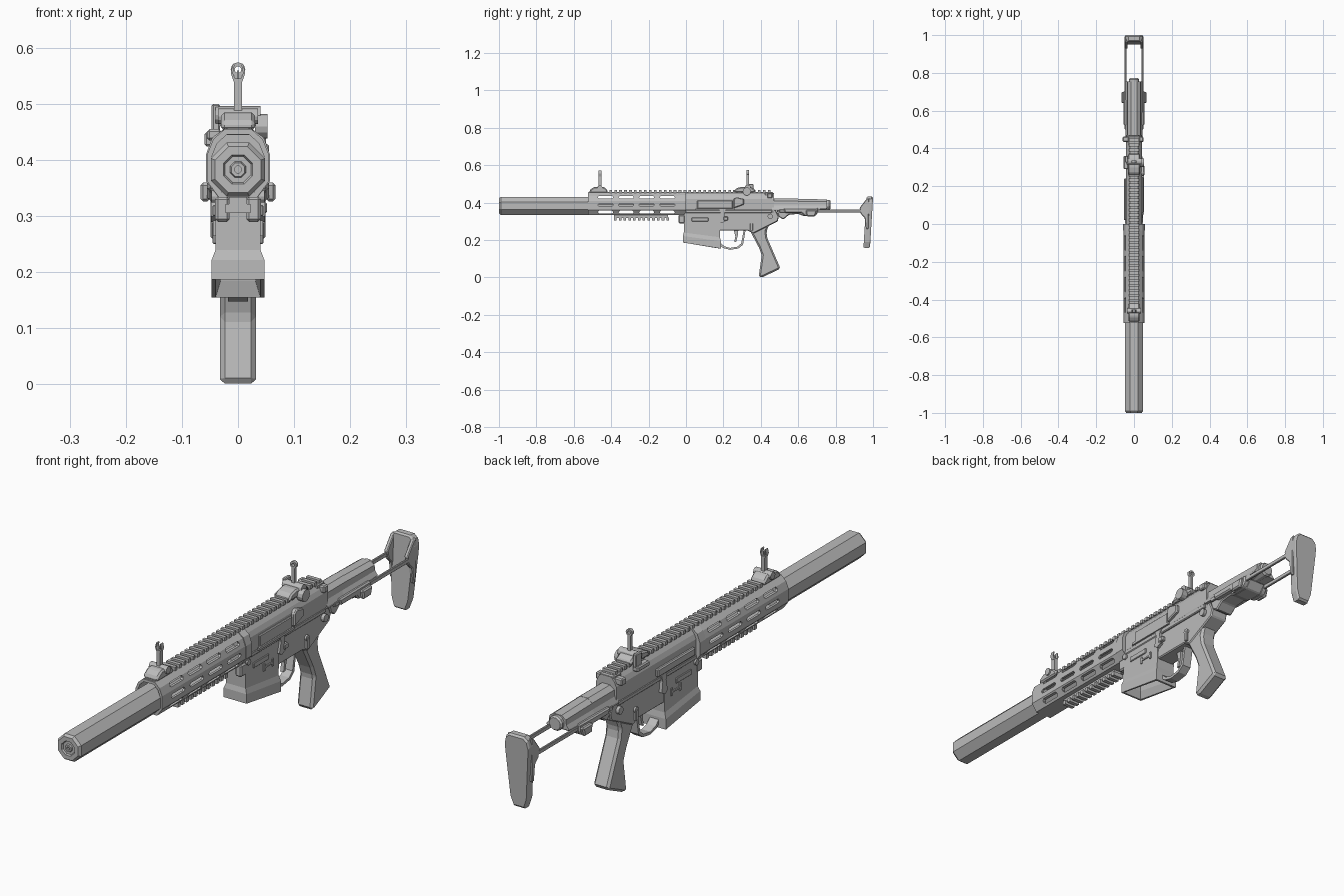
import bpy, bmesh, math
from mathutils import Vector

metal = bpy.data.materials.new("grey metal")
metal.diffuse_color = (0.5, 0.5, 0.5, 1)


def finish(name, bm, chamfer=0):
    bmesh.ops.recalc_face_normals(bm, faces=bm.faces)
    if chamfer:
        sharp = [e for e in bm.edges if len(e.link_faces) == 2 and e.calc_face_angle() > 0.5]
        bmesh.ops.bevel(bm, geom=sharp, offset=chamfer, segments=1, affect='EDGES', clamp_overlap=True)
    me = bpy.data.meshes.new(name)
    bm.to_mesh(me)
    bm.free()
    me.materials.append(metal)
    ob = bpy.data.objects.new(name, me)
    bpy.context.collection.objects.link(ob)
    return ob


def loft(name, rings, chamfer=0, caps=True, closed=False):
    """Skin a list of rings that have equal point counts."""
    bm = bmesh.new()
    vs = [[bm.verts.new(p) for p in r] for r in rings]
    n = len(vs[0])
    pairs = list(zip(vs, vs[1:])) + ([(vs[-1], vs[0])] if closed else [])
    for a, b in pairs:
        for i in range(n):
            j = (i + 1) % n
            bm.faces.new((a[i], a[j], b[j], b[i]))
    if caps and not closed:
        bm.faces.new(vs[0])
        bm.faces.new(vs[-1])
    return finish(name, bm, chamfer)


def side(name, pts, x0, x1, chamfer=0):
    """Outline in (y, z) extruded across x."""
    return loft(name, [[(x, y, z) for y, z in pts] for x in (x0, x1)], chamfer)


def front(name, pts, y0, y1, chamfer=0):
    """Outline in (x, z) extruded along y."""
    return loft(name, [[(x, y, z) for x, z in pts] for y in (y0, y1)], chamfer)


def box(name, x0, x1, y0, y1, z0, z1, chamfer=0):
    return side(name, [(y0, z0), (y1, z0), (y1, z1), (y0, z1)], x0, x1, chamfer)


def sym(half):
    return half + [(-x, z) for x, z in reversed(half)]


def turned(name, prof, z, n=8, x=0):
    """Lathe around a y axis: prof is (radius, y)."""
    ang = [math.tau * (i + 0.5) / n for i in range(n)]
    return loft(name, [[(x + r / math.cos(math.pi / n) * math.cos(a), y,
                         z + r / math.cos(math.pi / n) * math.sin(a)) for a in ang] for r, y in prof])


def knob(name, x0, x1, y, z, r, n=12):
    """Short cylinder along x."""
    return side(name, [(y + r * math.cos(math.tau * i / n), z + r * math.sin(math.tau * i / n))
                       for i in range(n)], x0, x1)


def boxes(name, items):
    """Many boxes (x0, x1, y0, y1, z0, z1) in one object."""
    bm = bmesh.new()
    for x0, x1, y0, y1, z0, z1 in items:
        c = Vector(((x0 + x1) / 2, (y0 + y1) / 2, (z0 + z1) / 2))
        for v in bmesh.ops.create_cube(bm, size=1)['verts']:
            v.co = Vector((v.co.x * (x1 - x0), v.co.y * (y1 - y0), v.co.z * (z1 - z0))) + c
    return finish(name, bm)


# Eight sided muzzle tube and inner barrel
turned("muzzle_tube", [(.006, -.96), (.006, -1), (.012, -1), (.014, -.994), (.023, -.994), (.026, -1),
                       (.041, -1), (.048, -.99), (.048, -.5)], .383)
turned("barrel", [(.02, -.52), (.02, .02)], .383)

# Hollow handguard with rows of slots cut through it
outer = sym([(.024, .455), (.044, .437), (.055, .41), (.055, .362), (.034, .333)])
inner = [(x * .84, .393 + (z - .393) * .84) for x, z in outer]
ring = lambda pts, y: [(x, y, z) for x, z in pts]
guard = loft("handguard", [ring(outer, -.525), ring(outer, -.02), ring(inner, -.02), ring(inner, -.525)],
             closed=True)
slots = bmesh.new()
for z in (.429, .388, .349):
    for y in (-.43, -.32, -.21, -.10):
        a, h, c = .04, .008, .006
        pts = [(-a, -h + c), (-a + c, -h), (a - c, -h), (a, -h + c),
               (a, h - c), (a - c, h), (-a + c, h), (-a, h - c)]
        ra = [slots.verts.new((-.1, y + p, z + q)) for p, q in pts]
        rb = [slots.verts.new((.1, y + p, z + q)) for p, q in pts]
        slots.faces.new(ra)
        slots.faces.new(rb)
        for i in range(8):
            slots.faces.new((ra[i], ra[(i + 1) % 8], rb[(i + 1) % 8], rb[i]))
cutter = finish("slot_cutter", slots)
cutter.hide_render = True
cutter.hide_viewport = True
cut = guard.modifiers.new("slots", 'BOOLEAN')
cut.object = cutter
cut.operation = 'DIFFERENCE'
cut.solver = 'EXACT'

# Top and bottom accessory rails
boxes("top_rail", [(-.02, .02, -.52, .46, .445, .457)] +
      [(-.027, .027, -.41 + i * .0265, -.396 + i * .0265, .453, .467) for i in range(33)])
boxes("bottom_rail", [(-.016, .016, -.385, -.095, .318, .338)] +
      [(-.022, .022, -.385 + i * .0255, -.371 + i * .0255, .306, .322) for i in range(12)])

# Upper receiver with port, deflector and charging handle
front("upper_receiver", sym([(.022, .452), (.034, .437), (.042, .42), (.042, .365), (.036, .345)]), -.02, .47)
front("receiver_collar", sym([(.024, .456), (.046, .44), (.057, .41), (.057, .362), (.036, .335)]), -.035, .0)
box("port_cover", .04, .049, .06, .25, .368, .412, .003)
box("port_hinge", .045, .052, .05, .26, .36, .369)
side("deflector", [(.255, .37), (.31, .39), (.31, .42), (.27, .43), (.255, .42)], .035, .055, .004)
box("charging_bar", -.03, .03, .42, .465, .428, .456, .004)
for s, w in ((-1, .06), (1, .05)):
    box("charging_latch", s * .028, s * w, .435, .462, .424, .45, .004)

# Lower receiver with open, flared magazine well
def well(z0, slope, w, y0, y1):
    return [(-w, y0, z0), (w, y0, z0), (w, y1, z0 - slope), (-w, y1, z0 - slope)]
loft("magazine_well", [well(.355, 0, .040, -.012, .185), well(.24, .025, .040, -.012, .182),
                       well(.222, .028, .047, -.017, .186), well(.187, .032, .047, -.017, .186),
                       well(.187, .032, .040, -.01, .178), well(.215, .03, .031, .0, .17),
                       well(.31, 0, .031, .0, .17)])
side("lower_receiver", [(.17, .365), (.17, .25), (.33, .25), (.36, .235), (.43, .27), (.49, .30), (.497, .325),
                        (.48, .36), (.46, .365)], -.036, .036, .004)
box("receiver_ledge", -.043, .043, -.012, .46, .345, .362, .003)
for s in (-1, 1):
    box("pivot_lug", s * .015, s * .041, -.04, -.005, .29, .335, .005)
    knob("front_pin", s * .035, s * .047, .0, .335, .011)
    knob("rear_pin", s * .03, s * .048, .45, .327, .014)
    knob("selector_pivot", s * .03, s * .043, .35, .29, .011)
    box("selector_lever", s * .03, s * .045, .343, .357, .25, .29, .002)
    box("well_panel", s * .039, s * .045, .03, .12, .30, .32, .002)
    boxes("well_mark", [(s * .039, s * .0445, y, y + .008, .265, .292) for y in (.09, .14)] +
          [(s * .039, s * .0445, .09, .148, .275, .281)])
    side("bolt_release", [(.175, .30), (.19, .29), (.21, .30), (.205, .34), (.212, .365), (.195, .378),
                          (.178, .365), (.185, .34)], s * .035, s * .048)
box("magazine_button", .036, .052, .2, .225, .305, .325, .003)
box("left_fence", -.054, -.04, .02, .24, .37, .40, .004)

# Trigger and curved guard
side("trigger", [(.255, .255), (.28, .255), (.277, .225), (.268, .19), (.258, .188), (.264, .22)], -.007, .007)
side("trigger_guard", [(.175, .175), (.2, .157), (.235, .148), (.28, .155), (.305, .175), (.318, .25),
                       (.308, .25), (.295, .182), (.275, .165), (.235, .158), (.205, .167), (.18, .19)],
     -.018, .018)

# Slanted pistol grip
side("grip", [(.32, .262), (.345, .245), (.39, .16), (.405, .12), (.388, .003), (.405, .0), (.503, .046),
              (.502, .055), (.435, .21), (.43, .245), (.445, .285), (.35, .29)], -.032, .032, .009)

# Stock body, spring tube and rod housings
front("stock_cover", sym([(.016, .422), (.034, .408), (.036, .385), (.046, .365), (.046, .358)]), .46, .60)
loft("stock_cover_rear", [ring(sym([(.016, .422), (.034, .408), (.036, .385), (.046, .365), (.046, .352)]), .56),
                          ring(sym([(.016, .417), (.034, .405), (.036, .385), (.046, .372), (.046, .368)]), .755)])
turned("spring_tube", [(.027, .46), (.027, .765), (.022, .772)], .388, 12)
side("stock_underside", [(.485, .36), (.495, .325), (.52, .31), (.55, .335), (.60, .34), (.63, .328),
                         (.69, .328), (.715, .36)], -.036, .036, .004)
for s in (-1, 1):
    side("rod_housing", [(.52, .37), (.53, .345), (.62, .345), (.635, .328), (.69, .328), (.705, .345),
                         (.705, .372)], s * .03, s * .055, .005)
    side("rod_clamp", [(.64, .36), (.645, .326), (.69, .326), (.70, .36)], s * .05, s * .067, .005)
    box("stock_rod", s * .040, s * .049, .5, .965, .348, .364, .002)
    # Side arms joining rod to butt plate
    side("butt_arm", [(.928, .372), (.935, .34), (.955, .32), (.962, .26), (.975, .26), (.98, .425), (.965, .42)],
         s * .034, s * .049, .003)

# Butt plate, leaning slightly forward at its foot
pad = sym([(.03, .432), (.044, .42), (.05, .395), (.048, .36), (.034, .19), (.022, .157)])
lean = lambda y, k: [(x * k, y - .016 * (.432 - z) / .275, .30 + (z - .30) * k) for x, z in pad]
loft("butt_plate", [lean(.965, .96), lean(.972, 1), lean(.993, 1), lean(1.0, .95)])

# Folding front sight with two ears
side("front_sight_base", [(-.515, .452), (-.515, .468), (-.49, .485), (-.44, .485), (-.42, .468), (-.42, .452)],
     -.03, .03, .006)
knob("front_sight_hinge", -.036, .036, -.46, .478, .014)
box("front_sight_post", -.007, .007, -.469, -.452, .47, .545)
for s in (-1, 1):
    loft("front_sight_ear", [[(s * x, y, z) for x, z in ((.003, .54), (.008, .54), (.013, .555), (.009, .572),
                                                        (.006, .57), (.009, .555))] for y in (-.469, -.453)])
box("front_sight_pin", -.002, .002, -.463, -.458, .54, .56)

# Folding rear sight with ring
side("rear_sight_base", [(.25, .455), (.27, .478), (.30, .485), (.345, .485), (.37, .47), (.37, .455)],
     -.032, .032, .006)
knob("rear_sight_drum", .03, .053, .325, .46, .022)
knob("rear_sight_hinge", -.04, .04, .33, .48, .016)
box("rear_sight_tab", -.047, -.032, .325, .36, .45, .5, .003)
box("rear_sight_clamp", -.055, -.03, .29, .36, .435, .455, .004)
box("rear_sight_post", -.006, .006, .324, .336, .475, .553)
circ = lambda r, y: [(r * math.cos(math.tau * i / 12), y, .561 + r * math.sin(math.tau * i / 12)) for i in range(12)]
loft("rear_sight_ring", [circ(.013, .324), circ(.013, .336), circ(.006, .336), circ(.006, .324)], closed=True)
